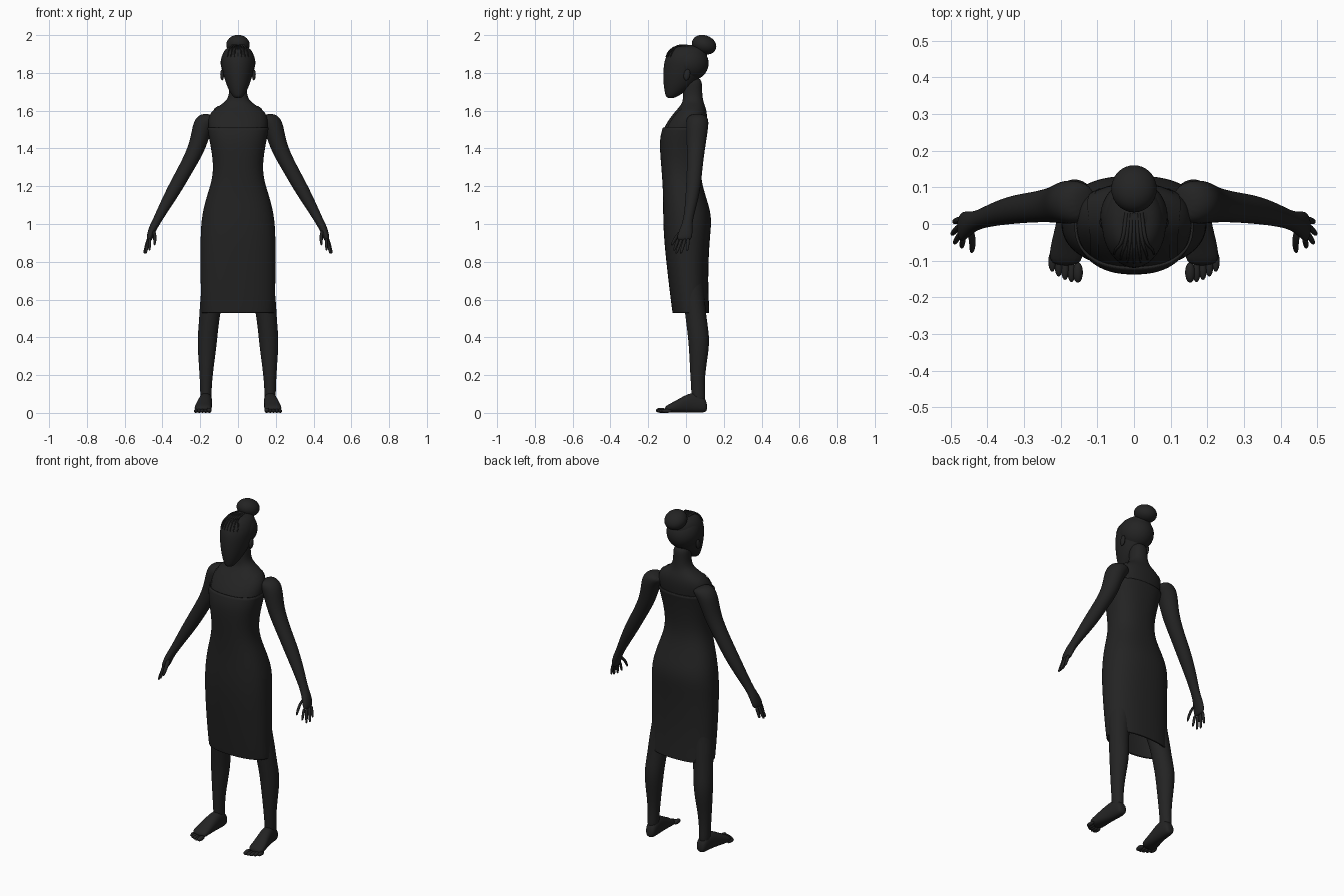
import bpy, bmesh
from math import cos, sin, pi, copysign
from mathutils import Vector

default = bpy.data.objects.get("Cube")
if default:
    bpy.data.objects.remove(default)

charcoal = bpy.data.materials.new("charcoal")
charcoal.use_nodes = True
tone = (0.017, 0.017, 0.017, 1)
charcoal.diffuse_color = tone
charcoal.node_tree.nodes["Principled BSDF"].inputs["Base Color"].default_value = tone

X, Y, Z = Vector((1, 0, 0)), Vector((0, 1, 0)), Vector((0, 0, 1))


def finish(name, bm, subdivide=2):
    """Turn a bmesh into a smooth shaded object."""
    bmesh.ops.recalc_face_normals(bm, faces=bm.faces)
    mesh = bpy.data.meshes.new(name)
    bm.to_mesh(mesh)
    bm.free()
    for face in mesh.polygons:
        face.use_smooth = True
    mesh.materials.append(charcoal)
    obj = bpy.data.objects.new(name, mesh)
    bpy.context.collection.objects.link(obj)
    if subdivide:
        mod = obj.modifiers.new("smooth", "SUBSURF")
        mod.levels = mod.render_levels = subdivide
    return obj


def loft(name, rings, u, v, sides=16, power=1.0, capped=True, subdivide=2):
    """Skin a row of (centre, half width, half depth) rings."""
    bm = bmesh.new()
    loops = []
    for centre, a, b in rings:
        loop = []
        for i in range(sides):
            t = 2 * pi * (i + 0.5) / sides
            c, s = (copysign(abs(f) ** power, f) for f in (cos(t), sin(t)))
            loop.append(bm.verts.new(centre + u * a * c + v * b * s))
        loops.append(loop)
    for low, high in zip(loops, loops[1:]):
        for i in range(sides):
            j = (i + 1) % sides
            bm.faces.new((low[i], low[j], high[j], high[i]))
    if capped:
        bm.faces.new(loops[0][::-1])
        bm.faces.new(loops[-1])
    return finish(name, bm, subdivide)


def upright(rows, grow=0.0, side=1):
    """Rows are (height, centre x, half width, front y, back y) in hundredths."""
    rings = []
    for row in rows:
        z, x, w, front, back = (n / 100 for n in row)
        rings.append((Vector((side * x, (front + back) / 2, z)),
                      w + grow, (back - front) / 2 + grow))
    return rings


def limb(points, side):
    """Points are (x, y, z, half width, half depth) in hundredths."""
    return [(Vector((side * x, y, z)) / 100, a / 100, b / 100)
            for x, y, z, a, b in points]


def ball(name, centre, scale, tilt=0.0):
    bm = bmesh.new()
    bmesh.ops.create_uvsphere(bm, u_segments=32, v_segments=20, radius=1)
    obj = finish(name, bm, 0)
    obj.location, obj.scale, obj.rotation_euler.x = centre, scale, tilt
    return obj


# Torso profile, shared by the dress and the body beneath it
torso = [
    (53, 0, 19, -6.8, 12), (54, 0, 19.2, -7, 12), (70, 0, 19.6, -9, 11.2),
    (90, 0, 19.7, -11.2, 12), (100, 0, 19.3, -11.7, 13.2),
    (107, 0, 18.3, -11.8, 12.6), (115, 0, 16.2, -11.8, 10),
    (125, 0, 12.8, -12.3, 7.2), (135, 0, 13, -13.2, 7.8),
    (145, 0, 15, -13.8, 9.5), (151, 0, 16, -12, 10.8),
    (157, 0, 16, -8, 11.4), (161, 0, 13, -4.5, 10.8),
    (164, 0, 7.5, -2, 9.5), (167, 0, 5, -1.6, 8.8),
    (172, 0, 4.6, -1.5, 8.5), (178, 0, 4.6, -1.5, 8.5),
]
body = loft("body", upright(torso[6:]), X, Y, 20, 0.9)
dress = loft("dress", upright(torso[:11], 0.004), X, Y, 24, 0.85, capped=False)
cloth = dress.modifiers.new("cloth", "SOLIDIFY")
cloth.thickness, cloth.offset = 0.007, -1

# Head, ears, hair and bun
head = [
    (166.5, 0, 2, -10.4, -6), (169, 0, 3.9, -11.2, -2), (173, 0, 6, -12, 4),
    (178, 0, 7.7, -12.3, 8), (184, 0, 8.9, -12.1, 11),
    (188, 0, 9, -11.2, 11.6), (192, 0, 7.6, -9, 11), (194.5, 0, 4.5, -6, 8),
]
loft("head", upright(head), X, Y)
ball("hair_cap", (0, 0.02, 1.854), (0.092, 0.1, 0.094), -0.3)
ball("hair_bun", (0, 0.096, 1.949), (0.062, 0.066, 0.05), -0.35)


def strand(name, points, radius):
    """Tapered lock of hair along a smooth curve."""
    curve = bpy.data.curves.new(name, "CURVE")
    curve.dimensions, curve.bevel_depth, curve.bevel_resolution = "3D", radius, 1
    spline = curve.splines.new("BEZIER")
    spline.bezier_points.add(len(points) - 1)
    for i, (knot, p) in enumerate(zip(spline.bezier_points, points)):
        knot.co, knot.radius = p, 1 - 0.6 * i / (len(points) - 1)
        knot.handle_left_type = knot.handle_right_type = "AUTO"
    curve.materials.append(charcoal)
    bpy.context.collection.objects.link(bpy.data.objects.new(name, curve))


for i in range(7):
    k = (i - 3) / 3
    strand(f"hair_lock_{i + 1}", [
        (0.02 * k, 0.03, 1.943), (0.035 * k, -0.05, 1.94),
        (0.05 * k, -0.09 + 0.02 * k * k, 1.915),
        (0.055 * k, -0.107 + 0.024 * k * k, 1.885)], 0.006)

# Shoulder straps, draped over the body
for side, label in ((1, "left"), (-1, "right")):
    bm = bmesh.new()
    edges = []
    for i in range(15):
        t = pi * i / 14
        mid = Vector((side * 0.115, 0.01 - 0.11 * cos(t), 1.5 + 0.12 * sin(t)))
        edges.append([bm.verts.new(mid + X * d) for d in (-0.016, 0.016)])
    for near, far in zip(edges, edges[1:]):
        bm.faces.new((near[0], near[1], far[1], far[0]))
    strap = finish(f"{label}_strap", bm, 1)
    wrap = strap.modifiers.new("drape", "SHRINKWRAP")
    wrap.target, wrap.offset, wrap.wrap_mode = body, 0.003, "ABOVE_SURFACE"

# Limbs, built once for each side
arm = [
    (12.5, 6, 157, 3.6, 4.5), (16, 6, 155.5, 5.2, 6), (18.7, 6, 152, 5.6, 6),
    (20.3, 5.6, 146, 5.1, 5.5), (22.4, 5.2, 139, 4.5, 4.8),
    (27.2, 4.6, 130, 4, 4.2), (32.8, 4, 120, 3.9, 4), (38.5, 2.6, 110, 3.1, 3.2),
    (42.8, 1, 102, 2.3, 2.5), (45, 0.2, 98, 2.2, 3.3),
    (46.5, -0.6, 94, 1.9, 4.1), (47.3, -1.2, 91, 1.4, 3.7),
]
fingers = {
    "index": ((46.6, -4), (47, -6.3, 86)),
    "middle": ((47, -2.2), (49, -5.2, 84.3)),
    "ring": ((47.4, -0.4), (49.7, -2.8, 84.3)),
    "little": ((47.4, 1.2), (49.2, 0.6, 85.8)),
}
leg = [
    (95, 9.5, 8, -8, 9), (75, 11, 7.5, -6, 9), (60, 14, 6.2, -1.5, 10),
    (50, 15.2, 5.4, -0.3, 11), (40, 16.2, 5.4, 1, 12.6), (32, 16.5, 4.8, 1.6, 12),
    (20, 16.9, 3.5, 2.2, 10), (11, 17, 3, 2.8, 10), (4, 17, 3, 3, 10.5),
]
foot = [
    (11.2, 16.8, 2, 1, 5), (9.5, 16.8, 3.2, 0, 9), (4, 17, 3.5, 0, 11.5),
    (-2, 17.8, 4, 0, 8.6), (-7, 18.5, 4.6, 0, 5.6), (-11.5, 18.6, 4.6, 0.3, 3.5),
]
for side, label in ((1, "left"), (-1, "right")):
    across = Vector((side * 0.86, 0, 0.5))
    loft(f"{label}_arm", limb(arm, side), across, Y)
    for finger, ((x, y), tip) in fingers.items():
        base, end = Vector((x, y, 92.5)), Vector(tip)
        knuckles = [(*base.lerp(end, t), r, r) for t, r in
                    ((0, 1), (0.45, 1), (0.9, 0.8), (1, 0.4))]
        loft(f"{label}_{finger}_finger", limb(knuckles, side), across, Y, 8)
    thumb = [(44.6, -1.5, 97, 1.2, 1.4), (44, -4.5, 94, 1.2, 1.3),
             (44.1, -6.8, 90.5, 1, 1), (44.3, -7.6, 88.6, 0.5, 0.5)]
    loft(f"{label}_thumb", limb(thumb, side), across, Y, 8)

    loft(f"{label}_leg", upright(leg, side=side), X, Y)
    soles = []
    for row in foot:
        y, x, w, low, top = (n / 100 for n in row)
        soles.append((Vector((side * x, y, (low + top) / 2)), w, (top - low) / 2))
    loft(f"{label}_foot", soles, X, Z, 16, 0.85)
    for i in range(5):
        size = 0.0135 if i == 0 else 0.0105
        ball(f"{label}_toe_{i + 1}",
             (side * (0.153 + 0.0175 * i), -0.132 + 0.003 * i * i / 1.6, size),
             (size, 0.028, size))
    ball(f"{label}_ear", (side * 0.084, 0.005, 1.79), (0.01, 0.017, 0.03), -0.2)
